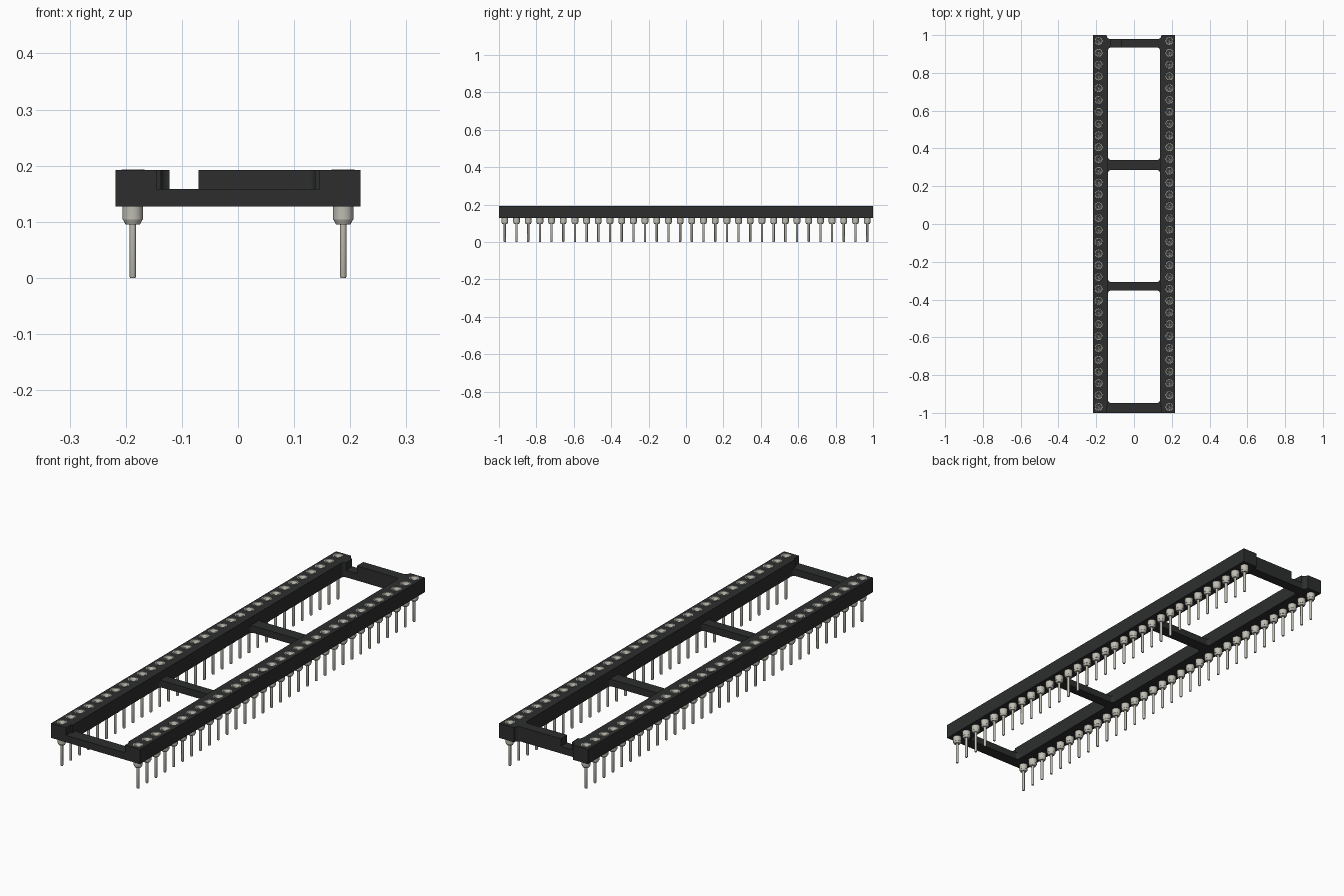
import bpy, bmesh, math

cube = bpy.data.objects.get("Cube")
if cube:
    bpy.data.objects.remove(cube)


def material(name, rgb):
    m = bpy.data.materials.new(name)
    m.use_nodes = True
    m.diffuse_color = (*rgb, 1)
    m.node_tree.nodes["Principled BSDF"].inputs["Base Color"].default_value = (*rgb, 1)
    return m


black = material("black plastic", (0.026, 0.027, 0.027))
metal = material("tin metal", (0.52, 0.51, 0.45))

PINS, PITCH, ROW = 32, 0.0625, 0.1875
BASE, MID, TOP = 0.127, 0.158, 0.192
pin_ys = [(i - (PINS - 1) / 2) * PITCH for i in range(PINS)]


def arc(cx, cy, r, a0, a1, n=5):
    angles = [math.radians(a0 + (a1 - a0) * i / n) for i in range(n + 1)]
    return [(cx + r * math.cos(a), cy + r * math.sin(a)) for a in angles]


def rounded_rect(x, y0, y1, r):
    return (arc(x - r, y1 - r, r, 0, 90) + arc(r - x, y1 - r, r, 90, 180)
            + arc(r - x, y0 + r, r, 180, 270) + arc(x - r, y0 + r, r, 270, 360))


def prism(name, loops, z0, z1):
    """Extrude flat outlines; later loops become holes."""
    curve = bpy.data.curves.new(name, "CURVE")
    curve.dimensions = "2D"
    curve.fill_mode = "BOTH"
    curve.extrude = (z1 - z0) / 2
    for pts in loops:
        s = curve.splines.new("POLY")
        s.points.add(len(pts) - 1)
        for p, (x, y) in zip(s.points, pts):
            p.co = (x, y, 0, 1)
        s.use_cyclic_u = True
    temp = bpy.data.objects.new(name + "_outline", curve)
    bpy.context.collection.objects.link(temp)
    dg = bpy.context.evaluated_depsgraph_get()
    mesh = bpy.data.meshes.new_from_object(temp.evaluated_get(dg))
    bpy.data.objects.remove(temp)
    bm = bmesh.new()
    bm.from_mesh(mesh)
    bmesh.ops.remove_doubles(bm, verts=bm.verts, dist=1e-5)
    bmesh.ops.recalc_face_normals(bm, faces=bm.faces)
    bmesh.ops.translate(bm, verts=bm.verts, vec=(0, 0, (z0 + z1) / 2))
    bm.to_mesh(mesh)
    bm.free()
    mesh.materials.clear()
    mesh.materials.append(black)
    mesh.shade_flat()
    ob = bpy.data.objects.new(name, mesh)
    bpy.context.collection.objects.link(ob)
    return ob


# Lower frame with three windows and a recessed back end
recess = arc(0.125, 0.999, 0.02, 0, -90)
recess_left = [(-x, y) for x, y in reversed(recess)]
outer = [(-0.218, -1), (0.218, -1), (0.218, 1), (0.145, 1)] + recess \
    + recess_left + [(-0.145, 1), (-0.218, 1)]
windows = [(0.339, 0.934), (-0.307, 0.286), (-0.947, -0.352)]
prism("lower_frame", [outer] + [rounded_rect(0.137, a, b, 0.015) for a, b in windows],
      BASE, MID)

# Raised side rails with a round socket for every pin
inner = arc(0.122, 0.919, 0.015, 90, 0)
rail = [(0.218, -1), (0.218, 1), (0.145, 1)] + recess + inner \
    + [(0.137, -0.965), (0.145, -0.965), (0.145, -1)]
for side, s in (("left", 1), ("right", -1)):
    holes = [arc(s * ROW, y, 0.0205, 0, 345, 15) for y in pin_ys]
    prism(side + "_rail", [[(s * x, y) for x, y in rail]] + holes, MID, TOP)

# Raised back wall, leaving the key notch open on one side
prism("back_wall", [[(-0.07, 0.934), (0.125, 0.934), (0.125, 0.979), (-0.07, 0.979)]],
      MID, TOP)


def pin_mesh():
    """Turned pin with a funnel mouth and four contact leaves."""
    profile = [(0, 0), (0.0045, 0), (0.006, 0.003), (0.006, 0.095), (0.013, 0.095),
               (0.0175, 0.104), (0.0182, 0.104), (0.0182, BASE), (0.0205, MID),
               (0.0205, 0.193), (0.0165, 0.193), (0.012, 0.186), (0.012, 0.162), (0, 0.162)]
    bm = bmesh.new()
    verts = [bm.verts.new((r, 0, z)) for r, z in profile]
    edges = [bm.edges.new(pair) for pair in zip(verts, verts[1:])]
    bmesh.ops.spin(bm, geom=verts + edges, axis=(0, 0, 1), cent=(0, 0, 0),
                   angle=math.tau, steps=16, use_duplicate=False)
    bmesh.ops.remove_doubles(bm, verts=bm.verts, dist=1e-5)
    bmesh.ops.recalc_face_normals(bm, faces=bm.faces)
    for k in range(4):
        a = k * math.pi / 2 + 0.4
        corners = [(0.012, -0.55, 0.187), (0.012, 0.55, 0.187),
                   (0.004, 0.5, 0.168), (0.004, -0.5, 0.168)]
        bm.faces.new([bm.verts.new((r * math.cos(a + d), r * math.sin(a + d), z))
                      for r, d, z in corners])
    mesh = bpy.data.meshes.new("pin")
    bm.to_mesh(mesh)
    bm.free()
    mesh.materials.append(metal)
    mesh.shade_smooth()
    mesh.set_sharp_from_angle(angle=math.radians(35))
    return mesh


# Two rows of pins
pin = pin_mesh()
for side, s in (("left", 1), ("right", -1)):
    for i, y in enumerate(pin_ys):
        ob = bpy.data.objects.new(f"{side}_pin_{i + 1}", pin)
        ob.location = (s * ROW, y, 0)
        bpy.context.collection.objects.link(ob)
